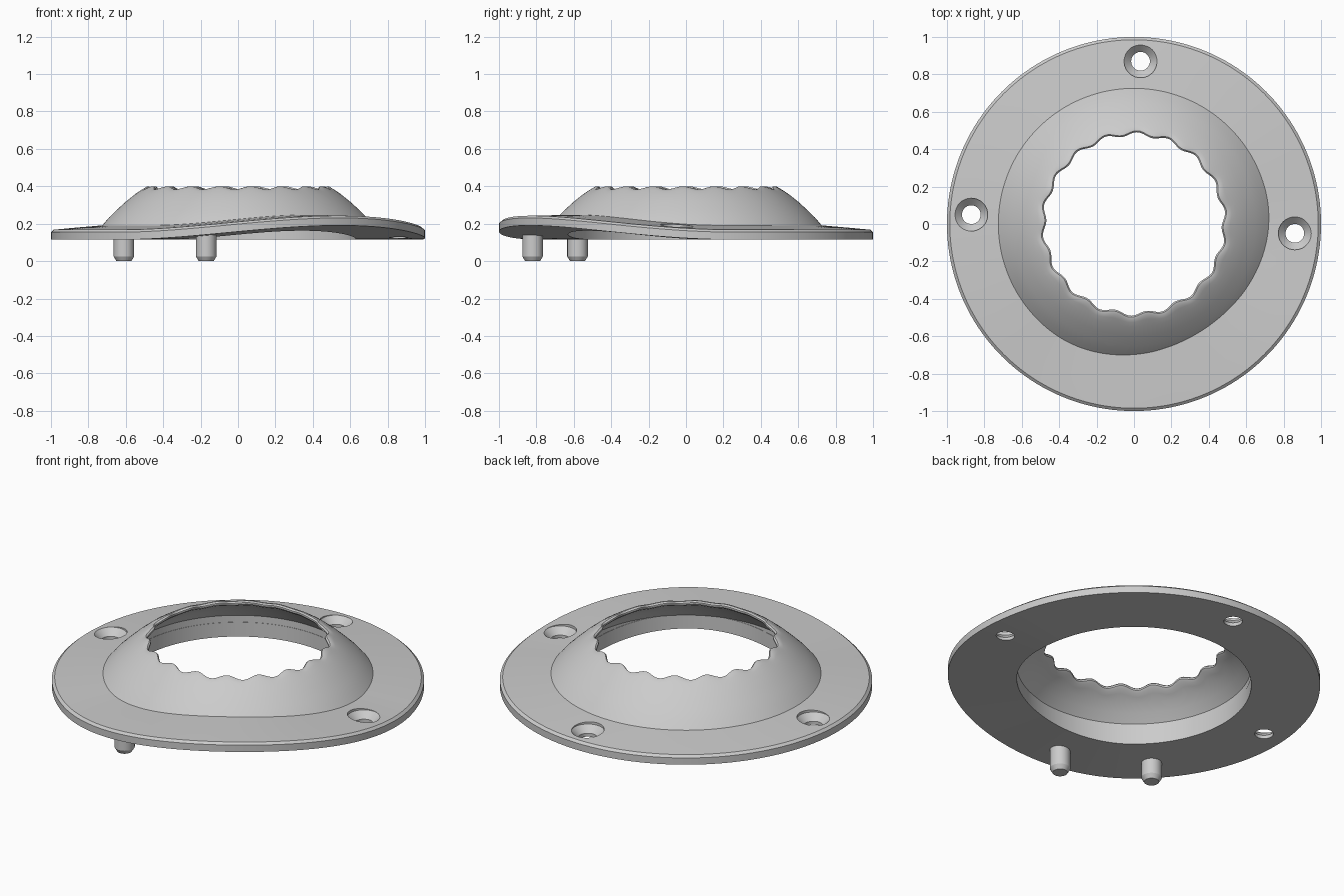
import bpy, bmesh
from math import sin, cos, pi, radians, atan2, hypot

cube = bpy.data.objects.get("Cube")
if cube:
    bpy.data.objects.remove(cube, do_unlink=True)

grey = bpy.data.materials.new("light grey")
grey.use_nodes = True
colour = (0.6, 0.6, 0.6, 1)
grey.diffuse_color = colour
grey.node_tree.nodes["Principled BSDF"].inputs["Base Color"].default_value = colour


def lathe(name, profile, segments, place=(0, 0), shape=None):
    """Revolve a closed (radius, height) loop; shape may displace each point."""
    bm = bmesh.new()
    rings = []
    for i in range(segments):
        a = 2 * pi * i / segments
        ring = []
        for r, z in profile:
            rr, zz = shape(r, z, a) if shape else (r, z)
            ring.append(bm.verts.new((rr * cos(a) + place[0], rr * sin(a) + place[1], zz)))
        rings.append(ring)
    n = len(profile)
    for i in range(segments):
        here, there = rings[i], rings[(i + 1) % segments]
        for j in range(n):
            k = (j + 1) % n
            if profile[j][0] or profile[k][0]:
                bm.faces.new((here[j], there[j], there[k], here[k]))
    bmesh.ops.remove_doubles(bm, verts=bm.verts, dist=1e-5)
    bmesh.ops.dissolve_degenerate(bm, edges=bm.edges, dist=1e-5)
    bmesh.ops.recalc_face_normals(bm, faces=bm.faces)
    mesh = bpy.data.meshes.new(name)
    bm.to_mesh(mesh)
    bm.free()
    mesh.materials.append(grey)
    obj = bpy.data.objects.new(name, mesh)
    bpy.context.collection.objects.link(obj)
    return obj


def activate(obj):
    bpy.ops.object.select_all(action='DESELECT')
    obj.select_set(True)
    bpy.context.view_layer.objects.active = obj


def smooth(obj):
    activate(obj)
    bpy.ops.object.shade_smooth_by_angle(angle=radians(30))


# Flange arches upwards in one sector
def lift(r, a):
    d = abs((a - radians(-57) + pi) % (2 * pi) - pi)
    half = radians(72)
    return 0.038 * r * (1 + cos(pi * d / half)) if d < half else 0


def warp(r, z, a):
    return r, z + lift(r, a)


flange = lathe("flange", [
    (0.63, 0.115), (0.74, 0.115), (0.87, 0.115), (1, 0.115), (1, 0.155),
    (0.985, 0.168), (0.87, 0.179), (0.74, 0.19), (0.63, 0.2)], 160, shape=warp)

# Countersunk screw holes
for x, y in ((0.035, 0.87), (-0.87, 0.05), (0.86, -0.05)):
    up = lift(hypot(x, y), atan2(y, x))
    cutter = lathe("hole_cutter", [
        (0, 0), (0.05, 0), (0.05, 0.135 + up), (0.088, 0.172 + up),
        (0.088, 0.3), (0, 0.3)], 40, (x, y))
    cutter.hide_render = True
    activate(flange)
    mod = flange.modifiers.new("screw_hole", 'BOOLEAN')
    mod.operation = 'DIFFERENCE'
    mod.solver = 'EXACT'
    mod.object = cutter
    bpy.ops.object.modifier_apply(modifier=mod.name)
    bpy.data.objects.remove(cutter, do_unlink=True)
smooth(flange)


# Domed collar with a scalloped opening
def scallop(r, z, a):
    weight = max(0, min(1, (0.55 - r) / 0.05))
    wave = cos(18 * (a - radians(88))) * weight
    return r + 0.011 * wave, z - 0.008 * wave


collar = lathe("domed_collar", [
    (0.632, 0.18), (0.632, 0.24), (0.59, 0.285), (0.55, 0.322), (0.515, 0.348),
    (0.49, 0.364), (0.48, 0.375), (0.48, 0.385), (0.488, 0.392), (0.5, 0.39),
    (0.52, 0.378), (0.55, 0.358), (0.6, 0.318), (0.65, 0.272), (0.69, 0.233),
    (0.735, 0.18)], 288, shape=scallop)
smooth(collar)

# Locating pins under the flange
for name, x, y in (("outer_pin", -0.61, -0.58), ("front_pin", -0.17, -0.82)):
    up = lift(hypot(x, y), atan2(y, x))
    pin = lathe(name, [
        (0, 0), (0.04, 0), (0.055, 0.025), (0.055, 0.14 + up), (0, 0.14 + up)],
        40, (x, y))
    smooth(pin)
